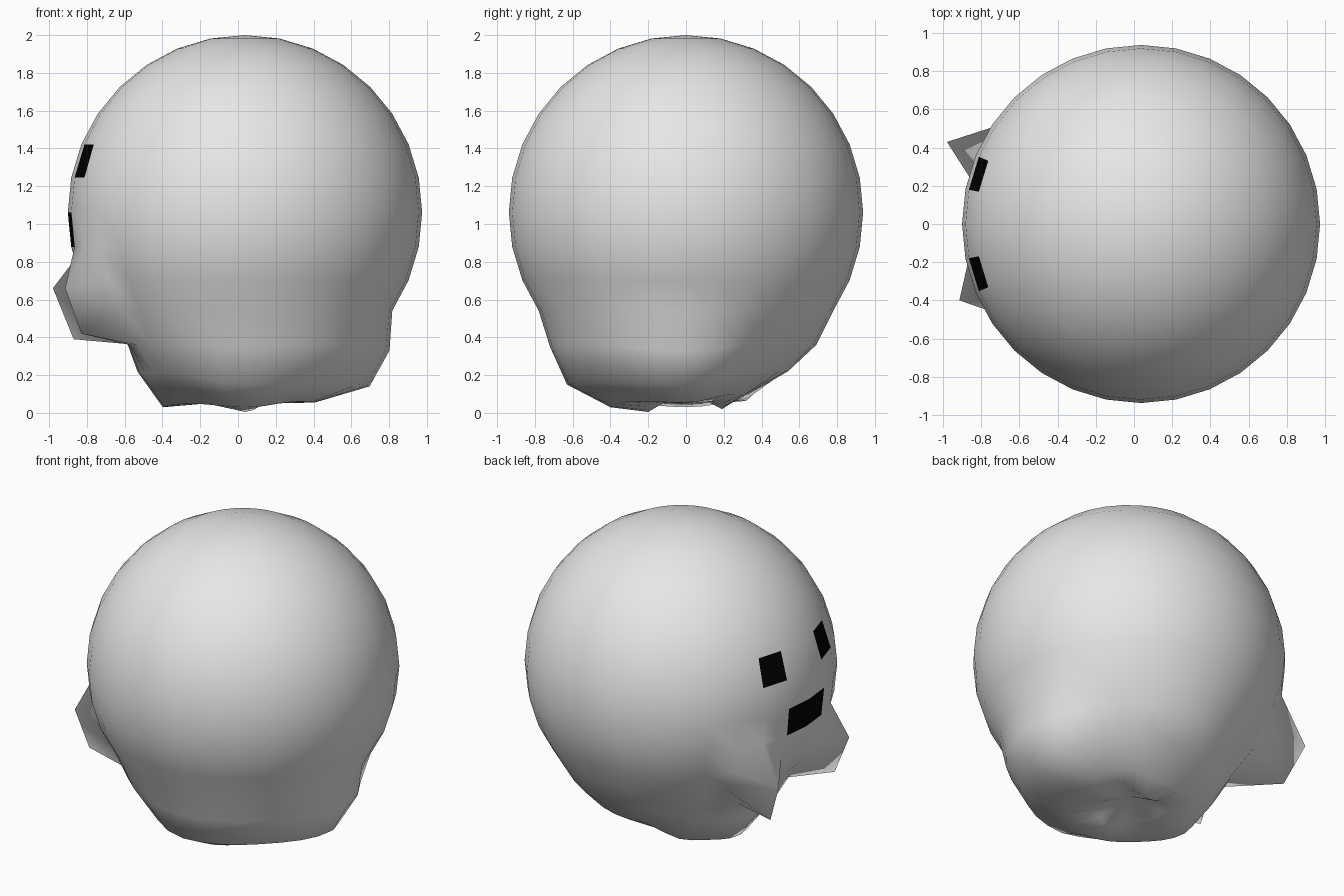
import bpy, bmesh, math
from mathutils import Vector

if "Cube" in bpy.data.objects:
    bpy.data.objects.remove(bpy.data.objects["Cube"])

CENTRE = Vector((0.037, 0, 1.062))
R = 0.938


def material(name, rgb):
    m = bpy.data.materials.new(name)
    m.diffuse_color = (*rgb, 1)
    m.use_nodes = True
    m.node_tree.nodes["Principled BSDF"].inputs["Base Color"].default_value = m.diffuse_color
    return m


def on_ball(ring, angle):
    """Ball point: ring counted up from the lower pole, angle around z."""
    e, a = math.radians(11.25 * ring), math.radians(angle)
    return CENTRE + R * Vector((math.sin(e) * math.cos(a),
                                math.sin(e) * math.sin(a), -math.cos(e)))


# Arms: single points of the ball pulled out (ring, angle, target)
arms = [
    (6, 157.5, (-0.98, 0.43, 0.66)),
    (5, 157.5, (-0.87, 0.36, 0.39)),
    (6, -157.5, (-0.915, -0.40, 0.66)),
    (5, -157.5, (-0.83, -0.37, 0.42)),
]

# Wavy hem: (radius, height) of rings 4, 3, 2, 1 at every 45 degrees from +x
hem = [
    ((0.765, 0.33), (0.66, 0.14), (0.37, 0.055), (0.15, 0.05)),
    ((0.68, 0.38), (0.56, 0.24), (0.37, 0.10), (0.19, 0.06)),
    ((0.69, 0.36), (0.54, 0.22), (0.30, 0.09), (0.19, 0.02)),
    ((0.67, 0.385), (0.54, 0.24), (0.40, 0.06), (0.19, 0.07)),
    ((0.62, 0.36), (0.57, 0.22), (0.435, 0.03), (0.20, 0.05)),
    ((0.70, 0.36), (0.58, 0.21), (0.42, 0.05), (0.19, 0.06)),
    ((0.72, 0.35), (0.63, 0.15), (0.40, 0.03), (0.20, 0.005)),
    ((0.74, 0.36), (0.63, 0.16), (0.40, 0.06), (0.19, 0.06)),
]


def hem_point(ring, angle):
    """Blend smoothly between the two nearest hem sections."""
    s = (angle % 360) / 45
    i, t = int(s) % 8, s - int(s)
    t = t * t * (3 - 2 * t)
    p, q = hem[i][4 - ring], hem[(i + 1) % 8][4 - ring]
    r, z = p[0] + (q[0] - p[0]) * t, p[1] + (q[1] - p[1]) * t
    a = math.radians(angle)
    return Vector((CENTRE.x + r * math.cos(a), r * math.sin(a), z))


# Body: a ball whose lower rings are shaped into the hem
bm = bmesh.new()
bmesh.ops.create_uvsphere(bm, u_segments=32, v_segments=16, radius=R)
bmesh.ops.translate(bm, verts=bm.verts, vec=CENTRE)

# Face: eyes and mouth are single faces of the ball, looking towards -x
for f in bm.faces:
    d = f.calc_center_median() - CENTRE
    lat = math.degrees(math.asin(d.z / d.length))
    side = math.degrees(abs(math.atan2(d.y, -d.x)))
    eye = 11.25 < lat < 22.5 and 11.25 < side < 22.5
    mouth = -11.25 < lat < 0 and side < 11.25
    f.material_index = 1 if eye or mouth else 0
    f.smooth = True

arm_points = [(on_ball(r, a), Vector(t)) for r, a, t in arms]
for v in bm.verts:
    d = v.co - CENTRE
    ring = round(math.degrees(math.acos(max(-1, min(1, -d.z / R)))) / 11.25)
    target = next((t for s, t in arm_points if (v.co - s).length < 0.02), None)
    if target:
        v.co = target
    elif 1 <= ring <= 4:
        v.co = hem_point(ring, math.degrees(math.atan2(d.y, d.x)))

mesh = bpy.data.meshes.new("ghost_body")
bm.to_mesh(mesh)
bm.free()
mesh.materials.append(material("pale_grey", (0.8, 0.8, 0.8)))
mesh.materials.append(material("black", (0.0, 0.0, 0.0)))
body = bpy.data.objects.new("ghost_body", mesh)
bpy.context.collection.objects.link(body)
